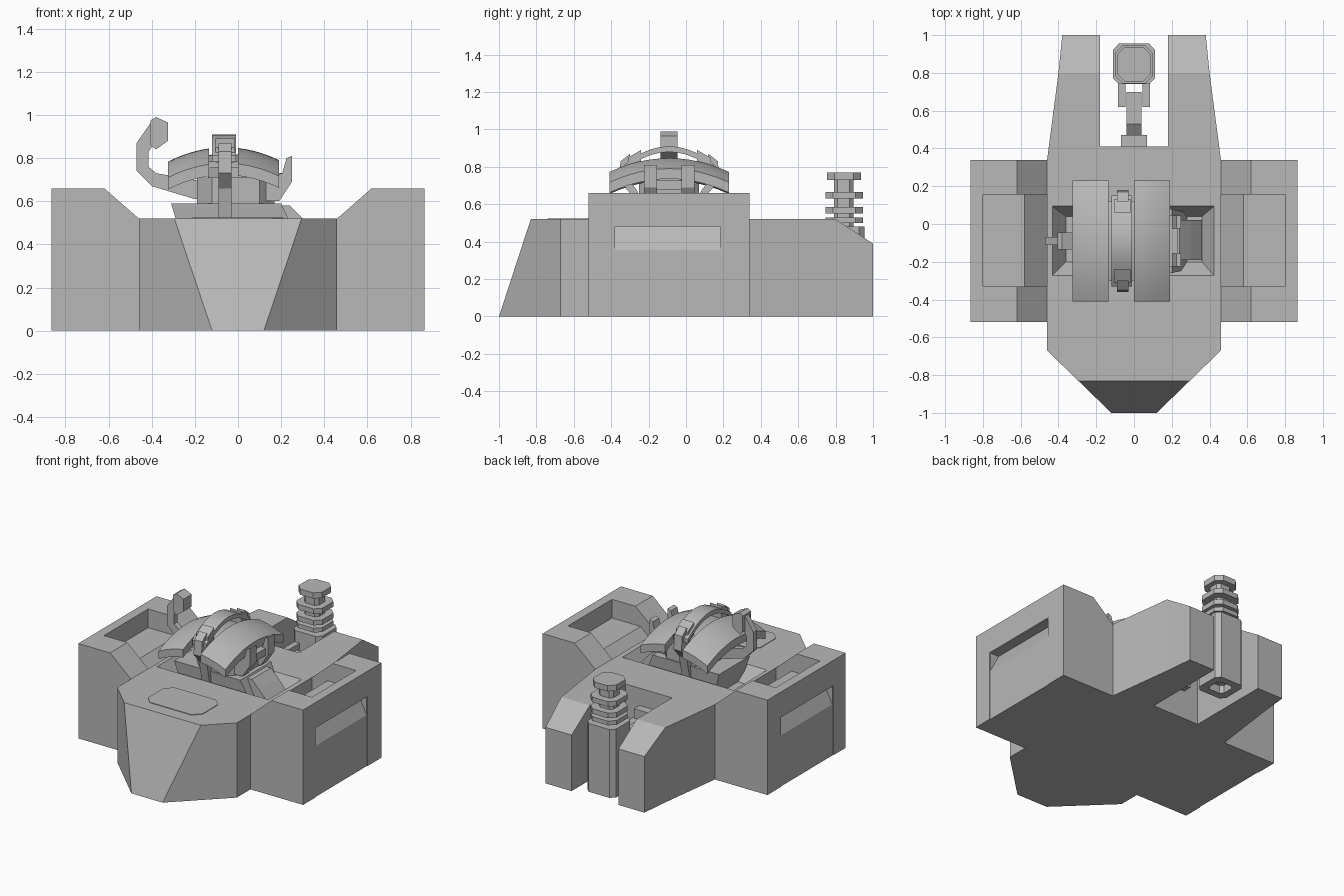
import bpy, bmesh
from mathutils import Vector

if "Cube" in bpy.data.objects:
    bpy.data.objects.remove(bpy.data.objects["Cube"])

grey = bpy.data.materials.new("plain_grey")
grey.use_nodes = True
grey.diffuse_color = (0.48, 0.48, 0.48, 1)
grey.node_tree.nodes["Principled BSDF"].inputs["Base Color"].default_value = grey.diffuse_color


def finish(name, bm):
    bmesh.ops.recalc_face_normals(bm, faces=bm.faces)
    mesh = bpy.data.meshes.new(name)
    bm.to_mesh(mesh)
    bm.free()
    mesh.materials.append(grey)
    ob = bpy.data.objects.new(name, mesh)
    bpy.context.collection.objects.link(ob)
    return ob


def prism(name, profile, axis, start, end):
    """Extrude a 2D profile along an axis."""
    place = {"x": lambda u, v, t: (t, u, v),
             "y": lambda u, v, t: (u, t, v),
             "z": lambda u, v, t: (u, v, t)}[axis]
    bm = bmesh.new()
    low = [bm.verts.new(place(u, v, start)) for u, v in profile]
    high = [bm.verts.new(place(u, v, end)) for u, v in profile]
    bm.faces.new(low)
    bm.faces.new(high)
    n = len(low)
    for i in range(n):
        j = (i + 1) % n
        bm.faces.new((low[i], low[j], high[j], high[i]))
    return finish(name, bm)


def rect(x0, x1, y0, y1, c=0):
    if not c:
        return [(x0, y0), (x1, y0), (x1, y1), (x0, y1)]
    return [(x0 + c, y0), (x1 - c, y0), (x1, y0 + c), (x1, y1 - c),
            (x1 - c, y1), (x0 + c, y1), (x0, y1 - c), (x0, y0 + c)]


def box(name, x0, x1, y0, y1, z0, z1, c=0):
    return prism(name, rect(x0, x1, y0, y1, c), "z", z0, z1)


def loft(name, bottom, z0, top, z1):
    bm = bmesh.new()
    a = [bm.verts.new((x, y, z0)) for x, y in bottom]
    b = [bm.verts.new((x, y, z1)) for x, y in top]
    bm.faces.new(a)
    bm.faces.new(b)
    for i in range(len(a)):
        j = (i + 1) % len(a)
        bm.faces.new((a[i], a[j], b[j], b[i]))
    return finish(name, bm)


def cut(ob, cutter):
    mod = ob.modifiers.new("cut", "BOOLEAN")
    mod.operation = "DIFFERENCE"
    mod.solver = "EXACT"
    mod.object = cutter
    bpy.context.view_layer.update()
    result = bpy.data.meshes.new_from_object(ob.evaluated_get(bpy.context.evaluated_depsgraph_get()))
    ob.modifiers.clear()
    ob.data = result
    bpy.data.objects.remove(cutter)


def shell(name, x0, x1, y0, y1, height, thick, nx=5, ny=12):
    """Curved plate whose top follows height(x, y)."""
    bm = bmesh.new()
    layers = []
    for drop in (0, thick):
        layers.append([[bm.verts.new((x, y, height(x, y) - drop))
                        for y in [y0 + (y1 - y0) * j / ny for j in range(ny + 1)]]
                       for x in [x0 + (x1 - x0) * i / nx for i in range(nx + 1)]])
    for g in layers:
        for i in range(nx):
            for j in range(ny):
                bm.faces.new((g[i][j], g[i + 1][j], g[i + 1][j + 1], g[i][j + 1]))
    t, b = layers
    for i in range(nx):
        for j in (0, ny):
            bm.faces.new((t[i][j], t[i + 1][j], b[i + 1][j], b[i][j]))
    for j in range(ny):
        for i in (0, nx):
            bm.faces.new((t[i][j], t[i][j + 1], b[i][j + 1], b[i][j]))
    ob = finish(name, bm)
    bpy.context.view_layer.objects.active = ob
    ob.select_set(True)
    bpy.ops.object.shade_smooth_by_angle(angle=0.6)
    ob.select_set(False)
    return ob


# Hull with sloped nose, twin rear prongs and turret pit
half = [(0.12, -1), (0.46, -0.67), (0.46, 0.34), (0.4, 0.8), (0.38, 1), (0.18, 1), (0.18, 0.41)]
hull = prism("hull", half + [(-x, y) for x, y in reversed(half)], "z", 0, 0.52)
cut(hull, prism("nose_cutter", [(-1, 0), (-0.83, 0.52), (-0.8, 0.614), (-1.2, 0.614), (-1.2, 0)], "x", -1, 1))
cut(hull, prism("prong_cutter", [(0.8, 0.52), (1.1, 0.325), (1.1, 0.7), (0.8, 0.7)], "x", -1, 1))
cut(hull, loft("pit_cutter", rect(-0.36, 0.36, -0.2, 0.04), 0.42,
               rect(-0.44, 0.43, -0.28, 0.1), 0.53))
box("front_hatch", -0.21, 0.21, -0.74, -0.47, 0.519, 0.524, 0.05)

# Side pods with top recess, side panel and vent
for side, s in (("left", 1), ("right", -1)):
    def flip(points):
        return [(s * x, z) for x, z in points]
    pod = prism(side + "_pod", flip([(0.46, 0), (0.865, 0), (0.865, 0.66), (0.62, 0.66), (0.46, 0.52)]),
                "y", -0.52, 0.34)
    cut(pod, prism("recess_cutter", flip([(0.8, 0.8), (0.8, 0.53), (0.58, 0.53), (0.44, 0.4), (0.44, 0.8)]),
                   "y", -0.33, 0.155))
    cut(pod, prism("panel_cutter", flip([(0.861, -0.1), (0.861, 0.485), (0.9, 0.485), (0.9, -0.1)]),
                   "y", -0.385, 0.19))
    cut(pod, prism("vent_cutter", flip([(0.861, 0.355), (0.795, 0.48), (0.9, 0.48), (0.9, 0.355)]),
                   "y", -0.38, 0.185))

# Rear column with stacked collars
column = box("rear_column", -0.11, 0.11, 0.74, 0.955, 0.005, 0.48, 0.03)
cut(column, box("socket_cutter", -0.06, 0.06, 0.79, 0.905, -0.1, 0.06, 0.02))
box("column_core", -0.055, 0.055, 0.79, 0.895, 0.45, 0.75, 0.02)
for i, (r, z0, z1) in enumerate(((0.1, 0.5, 0.53), (0.1, 0.55, 0.585), (0.1, 0.63, 0.665), (0.09, 0.73, 0.77))):
    box(f"column_collar_{i + 1}", -r, r, 0.845 - r, 0.845 + r, z0, z1, 0.04)

# Linkage between column and hull
box("link_mount", -0.07, 0.07, 0.405, 0.47, 0.2, 0.4)
prism("link_arm", [(0.46, 0.24), (0.7, 0.28), (0.7, 0.37), (0.53, 0.37), (0.46, 0.32)], "x", -0.04, 0.04)
for s in (-1, 1):
    box("link_fork", min(s * 0.045, s * 0.085), max(s * 0.045, s * 0.085), 0.62, 0.75, 0.22, 0.4)

# Turret base and core
loft("turret_base", rect(-0.26, 0.28, -0.24, 0.06), 0.42, rect(-0.31, 0.2, -0.26, 0.08), 0.59)
prism("base_step", [(0.1, 0.45), (0.36, 0.45), (0.3, 0.52), (0.24, 0.58), (0.1, 0.58)], "y", -0.19, 0.02)
box("turret_core", -0.19, 0.17, -0.25, 0.07, 0.57, 0.71, 0.07)
box("turret_neck", -0.14, 0.15, -0.2, 0.02, 0.7, 0.77, 0.05)

# Domed armour plates and raised centre hoop
def dome(x, y):
    return 0.85 - 0.95 * (x + 0.06) ** 2 - 0.72 * (y + 0.09) ** 2


shell("right_dome_plate", -0.325, -0.135, -0.41, 0.23, dome, 0.055)
shell("left_dome_plate", 0.0, 0.19, -0.41, 0.23, dome, 0.055)
shell("centre_hoop", -0.12, -0.01, -0.33, 0.15, lambda x, y: 0.91 - 1.7 * (y + 0.09) ** 2, 0.03, 1, 10)
shell("inner_dome", -0.2, 0.08, -0.3, 0.12, lambda x, y: dome(x, y) - 0.03, 0.03)

# Hoop legs with clips, front and back
for name, s in (("front", -1), ("back", 1)):
    def along(points):
        return [(-0.09 + s * y, z) for y, z in points]
    prism(name + "_hoop_leg", along([(0.12, 0.47), (0.17, 0.47), (0.21, 0.66), (0.27, 0.73), (0.26, 0.83),
                                     (0.21, 0.87), (0.2, 0.8), (0.22, 0.74), (0.17, 0.67)]), "x", -0.09, -0.03)
    prism(name + "_hoop_clip", along([(0.15, 0.8), (0.22, 0.78), (0.22, 0.85), (0.15, 0.89)]),
          "x", -0.105, -0.015)

# Side bracket
bracket = [(0.13, 0.6), (0.19, 0.6), (0.25, 0.69), (0.25, 0.81), (0.225, 0.8), (0.205, 0.73), (0.13, 0.71)]
for y in (-0.225, -0.025):
    prism("side_bracket", bracket, "y", y, y + 0.07)
box("bracket_bar", 0.18, 0.23, -0.18, 0.0, 0.68, 0.73)

# Periscope arm and head
prism("periscope_arm", [(-0.15, 0.61), (-0.2, 0.61), (-0.4, 0.67), (-0.47, 0.74), (-0.47, 0.87), (-0.4, 0.97),
                        (-0.4, 0.85), (-0.415, 0.83), (-0.415, 0.76), (-0.38, 0.73), (-0.15, 0.69)],
      "y", -0.11, -0.07)
prism("periscope_head", [(-0.405, 0.86), (-0.38, 0.84), (-0.325, 0.88), (-0.325, 0.965), (-0.38, 0.99),
                         (-0.405, 0.975)], "y", -0.135, -0.045)
